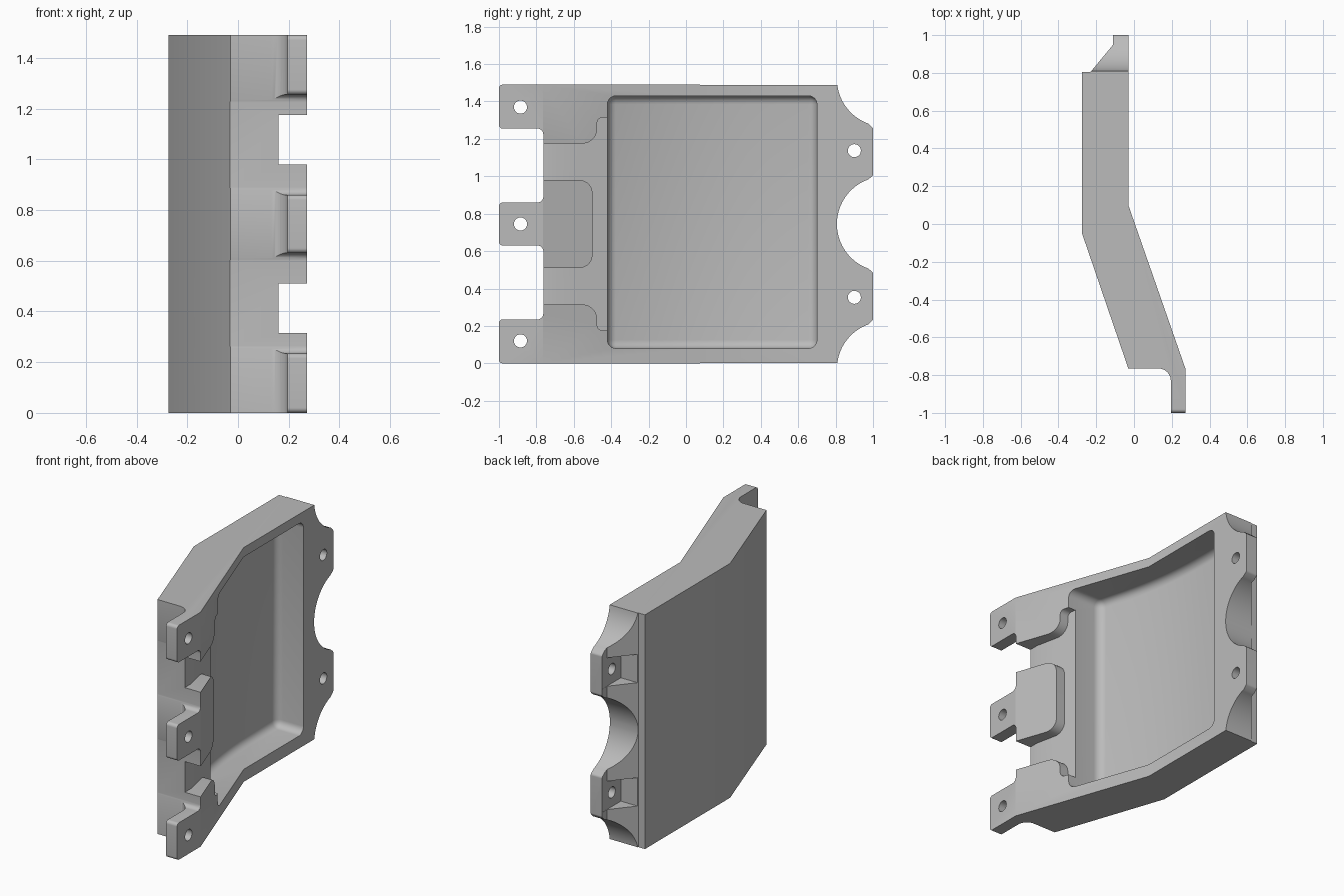
import bpy, bmesh, math
from mathutils import Vector

default = bpy.data.objects.get("Cube")
if default:
    bpy.data.objects.remove(default, do_unlink=True)

HEIGHT = 1.49
MID = HEIGHT / 2

grey = bpy.data.materials.new("plain grey")
grey.use_nodes = True
grey.diffuse_color = (0.5, 0.5, 0.5, 1)
grey.node_tree.nodes["Principled BSDF"].inputs["Base Color"].default_value = grey.diffuse_color


def rounded(points, steps=8):
    """Polygon whose corners (u, v, radius) are replaced by tangent arcs."""
    out = []
    for i, (u, v, r) in enumerate(points):
        p = Vector((u, v))
        if not r:
            out.append(p)
            continue
        d1 = (Vector(points[i - 1][:2]) - p).normalized()
        d2 = (Vector(points[(i + 1) % len(points)][:2]) - p).normalized()
        half = d1.angle(d2) / 2
        centre = p + (d1 + d2).normalized() * r / math.sin(half)
        a = (p + d1 * r / math.tan(half) - centre).normalized()
        b = (p + d2 * r / math.tan(half) - centre).normalized()
        out += [centre + a.slerp(b, k / steps) * r for k in range(steps + 1)]
    return out


def prism(name, points, axis, lo, hi, bevel=0):
    """Extrude an outline: (x, y) along z, or (y, z) along x."""
    bm = bmesh.new()
    verts = [bm.verts.new((u, v, lo) if axis == "z" else (lo, u, v)) for u, v in points]
    face = bm.faces.new(verts)
    moved = bmesh.ops.extrude_face_region(bm, geom=[face])["geom"]
    shift = Vector((0, 0, hi - lo)) if axis == "z" else Vector((hi - lo, 0, 0))
    bmesh.ops.translate(bm, vec=shift, verts=[g for g in moved if isinstance(g, bmesh.types.BMVert)])
    bmesh.ops.recalc_face_normals(bm, faces=bm.faces)
    if bevel:
        sharp = [e for e in bm.edges if e.calc_face_angle() > math.radians(40)]
        bmesh.ops.bevel(bm, geom=sharp, offset=bevel, segments=6, profile=0.5, affect="EDGES")
    mesh = bpy.data.meshes.new(name)
    bm.to_mesh(mesh)
    bm.free()
    mesh.materials.append(grey)
    obj = bpy.data.objects.new(name, mesh)
    bpy.context.collection.objects.link(obj)
    return obj


def combine(target, tool, operation="DIFFERENCE"):
    """Apply a boolean, then drop the tool."""
    mod = target.modifiers.new("cut", "BOOLEAN")
    mod.operation, mod.solver, mod.object = operation, "EXACT", tool
    bpy.context.view_layer.objects.active = target
    bpy.ops.object.modifier_apply(modifier=mod.name)
    bpy.data.objects.remove(tool, do_unlink=True)


def arc(cy, cz, r, start, end, steps=20):
    angles = [math.radians(start + (end - start) * k / steps) for k in range(steps + 1)]
    return [(cy - r * math.cos(a), cz + r * math.sin(a), 0) for a in angles]


def mirrored(points):
    return points + [(u, HEIGHT - v, r) for u, v, r in reversed(points)]


# Bent plate with thin hinge tabs at the front and sloped ears at the back
plan = rounded([
    (-0.03, 1.1, 0), (-0.11, 1.1, 0), (-0.11, 0.95, 0), (-0.23, 0.805, 0),
    (-0.275, 0.805, 0), (-0.275, -0.05, 0), (-0.03, -0.765, 0),
    (0.195, -0.765, 0.065), (0.195, -1.1, 0), (0.272, -1.1, 0),
    (0.272, -0.765, 0), (-0.03, 0.1, 0)])
body = prism("bent_cover", plan, "z", -0.1, HEIGHT + 0.1)

# Side outline: three tabs, two ears and the scallops around the ears
ear_edge = (arc(1.06, -0.03, 0.253, 7, 70) + [(1.0, 0.232, 0.018), (1.0, 0.486, 0.018)]
            + arc(1.06, MID, 0.253, -70, 0))
tab_edge = [(-1, 0, 0.02), (-1, 0.235, 0.02), (-0.763, 0.235, 0.03),
            (-0.763, 0.63, 0.03), (-1, 0.63, 0.02)]
back = mirrored(ear_edge[:-1])
front = mirrored(tab_edge)
outline = rounded(back + front[::-1])
combine(body, prism("side_outline", outline, "x", -0.6, 0.6), "INTERSECT")

# Large rounded recess with a gently curved floor
floor = rounded([(-0.22, 0.70, 0), (-0.22, 0.08, 2.4), (-0.088, -0.42, 0),
                 (0.5, -0.42, 0), (0.5, 0.70, 0)], 10)
combine(body, prism("recess", floor, "z", 0.08, 1.43, 0.045))

# Lowered step around the middle boss, flaring where it meets the recess
step_outline = rounded(mirrored([
    (-0.5, 0.51, 0.07), (-0.9, 0.51, 0), (-0.9, 0.315, 0),
    (-0.475, 0.315, 0.08), (-0.475, 0.175, 0.03), (-0.4, 0.175, 0)]))
step = prism("step_cut", step_outline, "x", -0.2, 0.5)
step_depth = [(0.16, -1.0), (0.16, -0.70), (0.1, -0.42), (0.1, -0.3), (0.6, -0.3), (0.6, -1.0)]
combine(step, prism("step_depth", step_depth, "z", -0.2, HEIGHT + 0.2), "INTERSECT")
combine(body, step)

# Pockets between the gussets of each ear
EAR_Z = (0.353, HEIGHT - 0.353)
for z in EAR_Z:
    pocket = [(0.81, z - 0.09), (1.2, z - 0.09), (1.2, z + 0.09), (0.81, z + 0.09)]
    combine(body, prism("ear_pocket", pocket, "x", -0.5, -0.109))

# Bolt holes through tabs and ears
holes = [(0.9, z) for z in EAR_Z] + [(-0.885, z) for z in (0.12, MID, HEIGHT - 0.12)]
for y, z in holes:
    ring = [(u, v) for u, v, _ in arc(y, z, 0.035, 0, 345, 23)]
    combine(body, prism("bolt_hole", ring, "x", -0.6, 0.6))

# Smooth the fillets, keep the hard edges
bpy.ops.object.select_all(action="DESELECT")
body.select_set(True)
bpy.context.view_layer.objects.active = body
bpy.ops.object.shade_smooth_by_angle(angle=math.radians(30))
